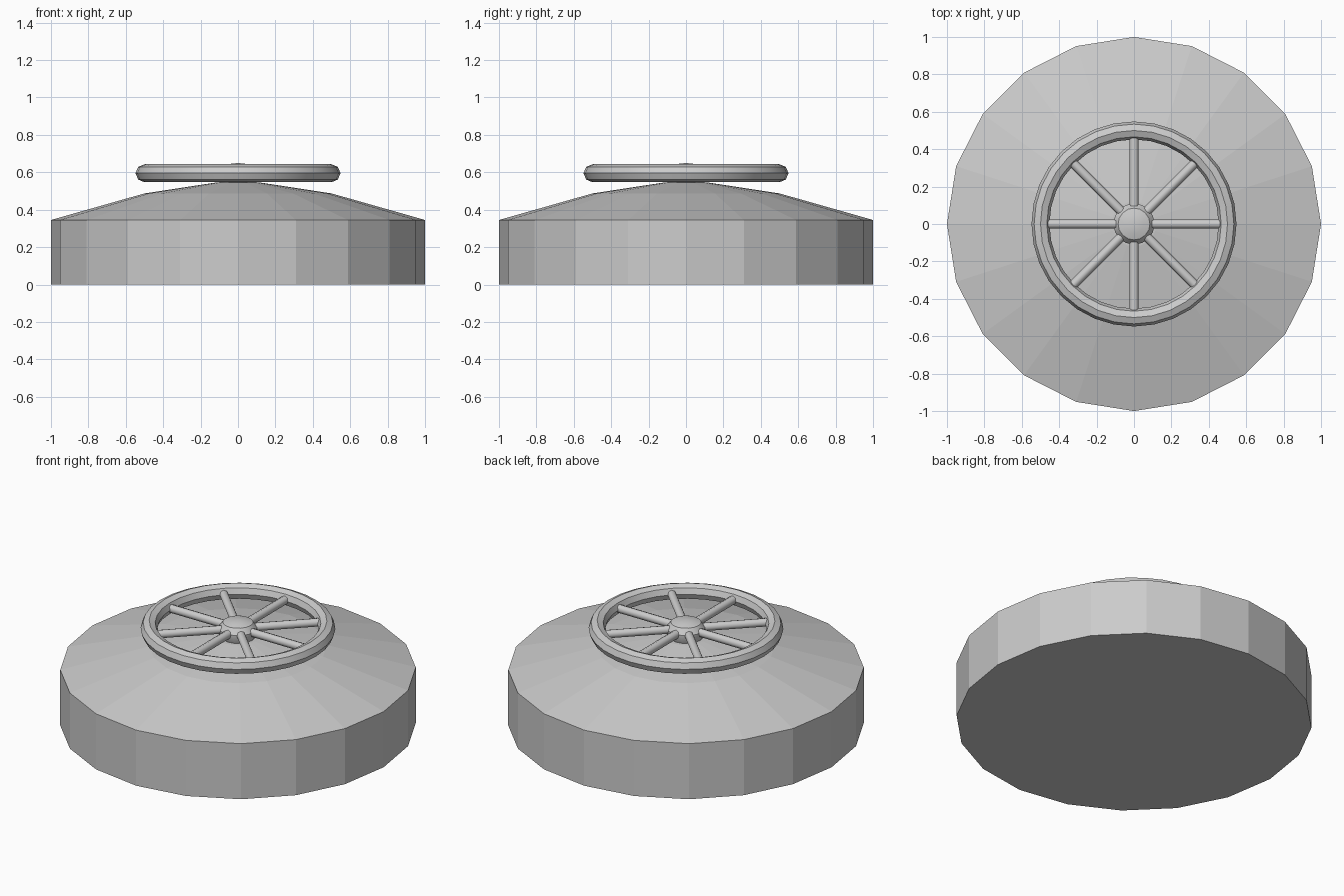
import bpy, bmesh
from math import pi, cos, sin
from mathutils import Matrix, Vector

if "Cube" in bpy.data.objects:
    bpy.data.objects.remove(bpy.data.objects["Cube"])


def make_object(name, bm, smooth_angle=None):
    bmesh.ops.recalc_face_normals(bm, faces=bm.faces[:])
    mesh = bpy.data.meshes.new(name)
    bm.to_mesh(mesh)
    bm.free()
    ob = bpy.data.objects.new(name, mesh)
    bpy.context.collection.objects.link(ob)
    if smooth_angle:
        bpy.ops.object.select_all(action='DESELECT')
        ob.select_set(True)
        bpy.context.view_layer.objects.active = ob
        bpy.ops.object.shade_smooth_by_angle(angle=smooth_angle)
    return ob


def lathe(name, profile, sides, closed=False, smooth_angle=None):
    """Spin an (r, z) profile about the z axis."""
    bm = bmesh.new()
    verts = [bm.verts.new((r, 0, z)) for r, z in profile]
    edges = [bm.edges.new(p) for p in zip(verts, verts[1:])]
    if closed:
        edges.append(bm.edges.new((verts[-1], verts[0])))
    bmesh.ops.spin(bm, geom=verts + edges, axis=(0, 0, 1), cent=(0, 0, 0),
                   angle=2 * pi, steps=sides, use_merge=True)
    bmesh.ops.remove_doubles(bm, verts=bm.verts[:], dist=1e-4)
    return make_object(name, bm, smooth_angle)


WHEEL_Z = 0.595

# Twenty-sided hatch body with a shallow domed lid
lathe("hatch_body", [(0, 0), (1, 0), (1, 0.345), (0.5, 0.487),
                     (0.12, 0.545), (0, 0.55)], 20)

# Wheel rim
rim = [(0.5 + 0.048 * cos(i * pi / 4), WHEEL_Z + 0.048 * sin(i * pi / 4))
       for i in range(8)]
lathe("wheel_rim", rim, 32, closed=True, smooth_angle=pi / 6)

# Hub with rounded cap
lathe("wheel_hub", [(0, 0.53), (0.09, 0.53), (0.11, 0.57), (0.11, 0.6),
                    (0.085, 0.634), (0.05, 0.644), (0, 0.65)], 16,
      smooth_angle=pi / 6)

# Eight spokes
bm = bmesh.new()
for i in range(8):
    place = (Matrix.Rotation(i * pi / 4, 4, 'Z')
             @ Matrix.Translation(Vector((0.265, 0, WHEEL_Z)))
             @ Matrix.Rotation(pi / 2, 4, 'Y'))
    bmesh.ops.create_cone(bm, cap_ends=True, segments=8, radius1=0.025,
                          radius2=0.025, depth=0.39, matrix=place)
make_object("wheel_spokes", bm, pi / 3.5)
